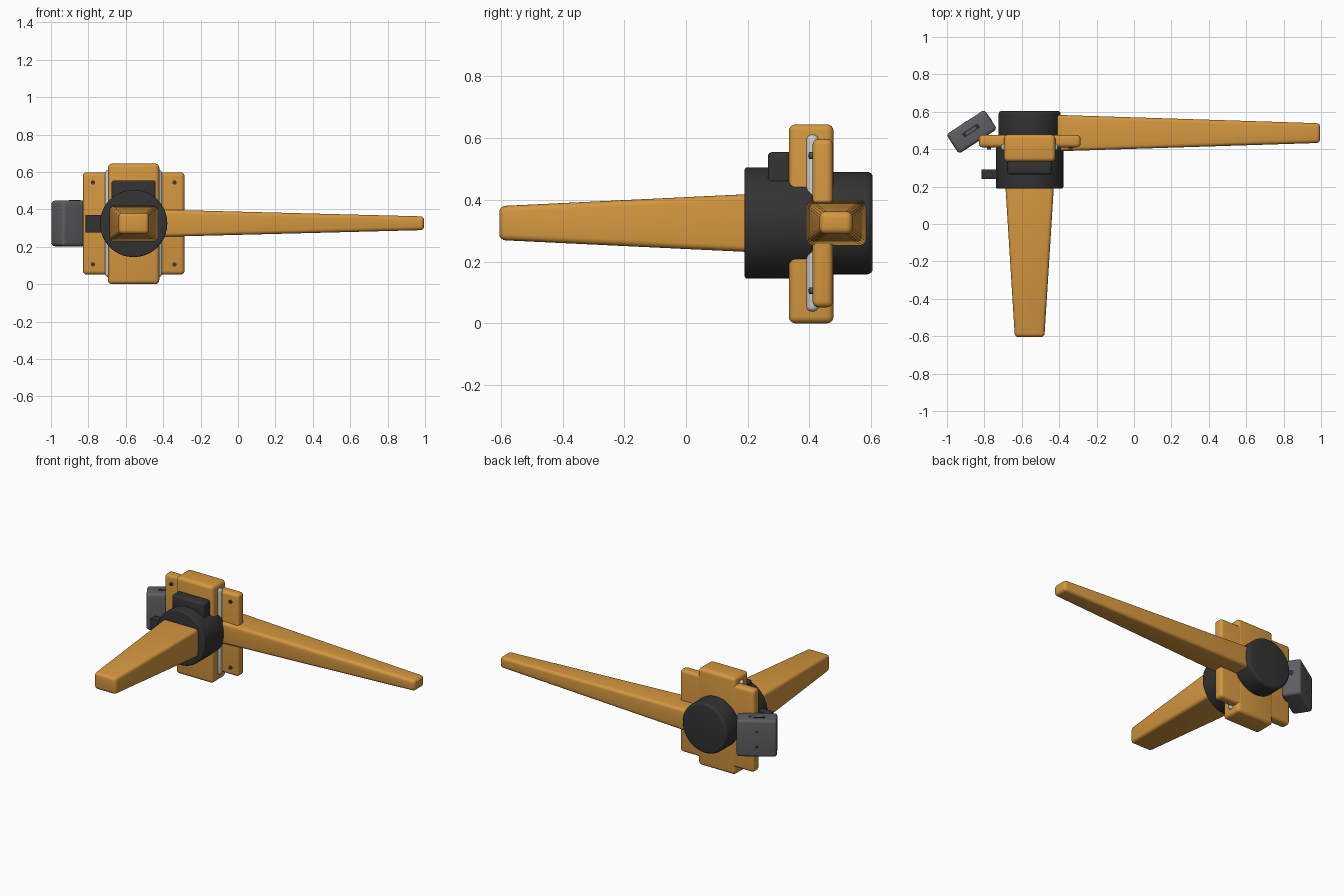
import bpy, bmesh, math
from mathutils import Matrix, Vector

cube = bpy.data.objects.get("Cube")
if cube:
    bpy.data.objects.remove(cube, do_unlink=True)


def material(name, rgb):
    m = bpy.data.materials.new(name)
    m.use_nodes = True
    m.diffuse_color = (*rgb, 1)
    m.node_tree.nodes["Principled BSDF"].inputs["Base Color"].default_value = (*rgb, 1)
    return m


ORANGE = material("amber_orange", (0.66, 0.31, 0.05))
BLACK = material("charcoal", (0.033, 0.033, 0.033))
GREY = material("housing_grey", (0.112, 0.114, 0.125))
LIGHT = material("pale_gasket", (0.62, 0.62, 0.62))
DARK = material("socket_dark", (0.025, 0.025, 0.027))
STEEL = material("screw_steel", (0.09, 0.09, 0.10))


def finish(name, bm, mat, matrix=None):
    if matrix:
        bm.transform(matrix)
    bmesh.ops.recalc_face_normals(bm, faces=bm.faces[:])
    mesh = bpy.data.meshes.new(name)
    bm.to_mesh(mesh)
    bm.free()
    mesh.materials.append(mat)
    obj = bpy.data.objects.new(name, mesh)
    bpy.context.collection.objects.link(obj)
    bpy.ops.object.select_all(action="DESELECT")
    obj.select_set(True)
    bpy.context.view_layer.objects.active = obj
    bpy.ops.object.shade_smooth_by_angle(angle=math.radians(32))
    return obj


def round_edges(bm, width, edges=None):
    if width:
        bmesh.ops.bevel(bm, geom=edges or bm.edges[:], offset=width, segments=4,
                        profile=0.5, affect="EDGES")


def box(name, lo, hi, mat, bevel=0.0, matrix=None):
    lo, hi = Vector(lo), Vector(hi)
    bm = bmesh.new()
    bmesh.ops.create_cube(bm, size=1)
    for v in bm.verts:
        v.co = (lo + hi) / 2 + v.co * (hi - lo)
    round_edges(bm, bevel)
    return finish(name, bm, mat, matrix)


def drum(name, center, radius, depth, mat, bevel=0.0, sides=64, turn=None):
    """Cylinder lying along y, unless turned."""
    bm = bmesh.new()
    bmesh.ops.create_cone(bm, cap_ends=True, segments=sides, radius1=radius,
                          radius2=radius, depth=depth)
    rims = [e for e in bm.edges if abs(e.verts[0].co.z - e.verts[1].co.z) < depth / 2]
    round_edges(bm, bevel, rims)
    spin = Matrix.Rotation(math.pi / 2, 4, "X")
    return finish(name, bm, mat, (turn or Matrix()) @ Matrix.Translation(center) @ spin)


def blade(name, length, root, tip, mat, matrix):
    """Tapered arm along +x, with root and tip given as (width, height)."""
    bm = bmesh.new()
    bmesh.ops.create_cube(bm, size=1)
    for v in bm.verts:
        w, h = tip if v.co.x > 0 else root
        v.co = ((v.co.x + 0.5) * length, v.co.y * w, v.co.z * h)
    round_edges(bm, 0.02)
    return finish(name, bm, mat, matrix)


CX, CZ = -0.558, 0.325

# Body: central block, wing plate and gasket
box("central_block", (CX - 0.137, 0.333, 0), (CX + 0.137, 0.478, 0.645), ORANGE, 0.022)
box("wing_plate", (CX - 0.272, 0.41, 0.052), (CX + 0.272, 0.476, 0.598), ORANGE, 0.02)
box("gasket", (CX - 0.152, 0.39, 0.038), (CX + 0.152, 0.43, 0.612), LIGHT, 0.018)

# Wing screws with a recessed-looking centre
for sx, side in ((-1, "right"), (1, "left")):
    for sz, level in ((-1, "lower"), (1, "upper")):
        x, z = CX + sx * 0.218, CZ + sz * 0.219
        drum(f"{side}_{level}_screw", (x, 0.405, z), 0.011, 0.012, STEEL, sides=20)
        drum(f"{side}_{level}_screw_socket", (x, 0.3985, z), 0.006, 0.002, DARK, sides=6)

# Motor drums
drum("front_drum", (CX, 0.30, CZ), 0.18, 0.22, BLACK, 0.008)
drum("back_drum", (CX, 0.53, CZ), 0.166, 0.15, BLACK, 0.018)

# Housings on the front drum
box("top_housing", (CX - 0.118, 0.265, 0.42), (CX + 0.118, 0.345, 0.555), BLACK, 0.014)
box("side_connector", (-0.815, 0.24, 0.276), (-0.70, 0.292, 0.37), BLACK, 0.003)

# Arms
blade("side_arm", 1.495, (0.20, 0.15), (0.105, 0.073), ORANGE,
      Matrix.Translation((-0.5, 0.486, 0.326)))
blade("front_arm", 0.855, (0.265, 0.192), (0.158, 0.11), ORANGE,
      Matrix.Translation((CX, 0.25, CZ)) @ Matrix.Rotation(-math.pi / 2, 4, "Z"))

# Sensor box, turned outwards
place = Matrix.Translation((-0.868, 0.493, CZ)) @ Matrix.Rotation(math.radians(33), 4, "Z")
box("sensor_box", (-0.122, -0.062, -0.122), (0.122, 0.062, 0.122), GREY, 0.018, place)
box("sensor_top_slot", (-0.05, -0.006, 0.12), (0.05, 0.02, 0.1235), DARK, 0, place)
box("sensor_top_plug", (-0.032, 0.0, 0.122), (0.032, 0.014, 0.1245), GREY, 0, place)
for z, level in ((-0.055, "lower"), (0.045, "upper")):
    drum(f"sensor_{level}_screw", (0, 0.0615, z), 0.008, 0.003, DARK, sides=20, turn=place)
end_turn = place @ Matrix.Rotation(-math.pi / 2, 4, "Z")
drum("sensor_end_socket", (0, 0.1215, 0.03), 0.018, 0.003, DARK, sides=28, turn=end_turn)
